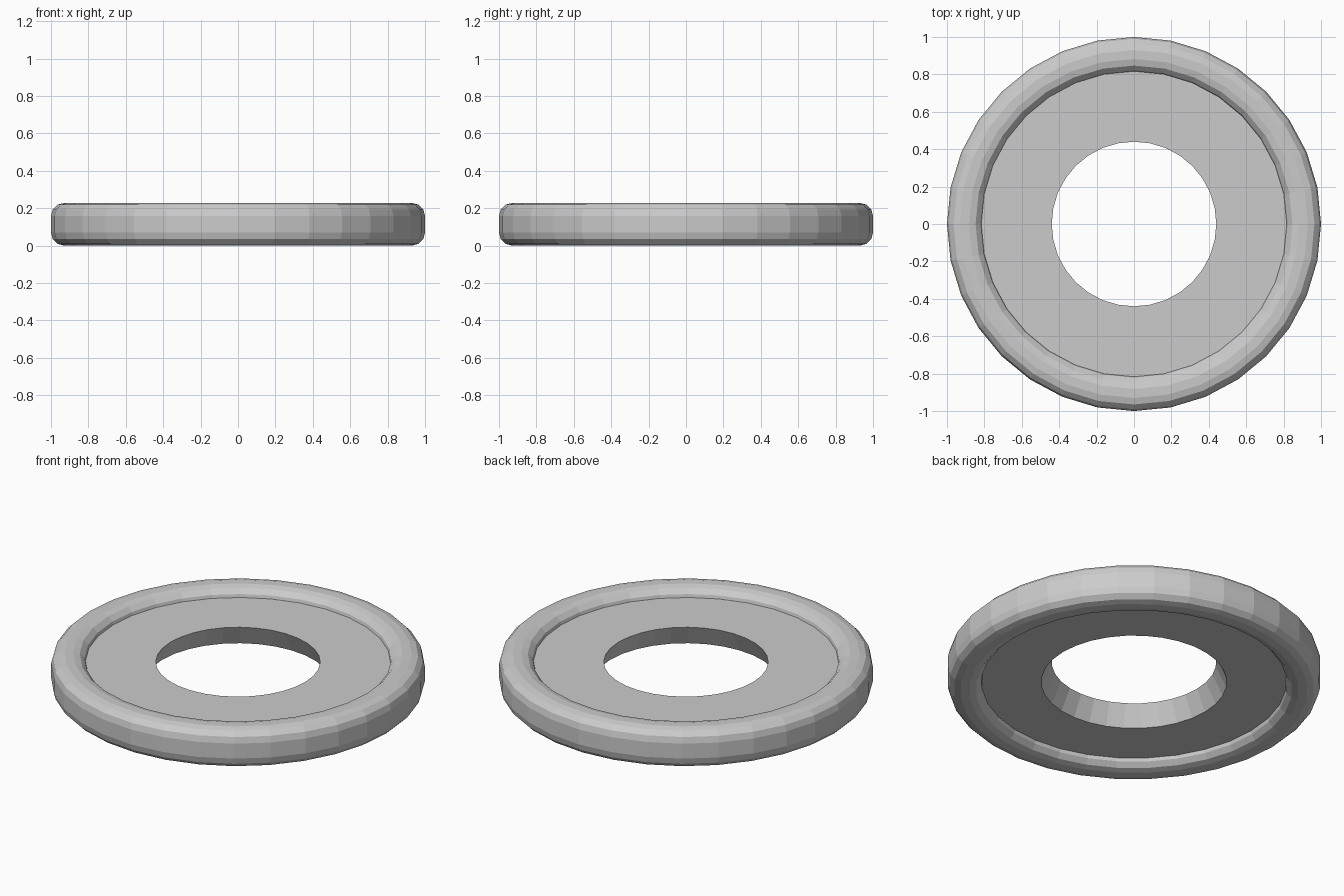
import bpy, bmesh
from math import cos, sin, pi

if "Cube" in bpy.data.objects:
    bpy.data.objects.remove(bpy.data.objects["Cube"])

SEGMENTS = 32


def lathe(name, profile):
    """Spin a closed (radius, height) profile around the z axis."""
    bm = bmesh.new()
    rings = []
    for i in range(SEGMENTS):
        a = 2 * pi * i / SEGMENTS
        rings.append([bm.verts.new((r * cos(a), r * sin(a), z)) for r, z in profile])
    n = len(profile)
    for i in range(SEGMENTS):
        cur, nxt = rings[i], rings[(i + 1) % SEGMENTS]
        for j in range(n):
            k = (j + 1) % n
            bm.faces.new((cur[j], nxt[j], nxt[k], cur[k]))
    bmesh.ops.recalc_face_normals(bm, faces=bm.faces)
    mesh = bpy.data.meshes.new(name)
    bm.to_mesh(mesh)
    bm.free()
    obj = bpy.data.objects.new(name, mesh)
    bpy.context.collection.objects.link(obj)
    return obj


def rounded_rect(r0, r1, z0, z1, radius, steps=3):
    """Cross-section with rounded corners, counter-clockwise."""
    corners = [(r1 - radius, z1 - radius), (r0 + radius, z1 - radius),
               (r0 + radius, z0 + radius), (r1 - radius, z0 + radius)]
    points = []
    for q, (cr, cz) in enumerate(corners):
        for s in range(steps + 1):
            a = (q + s / steps) * pi / 2
            points.append((cr + radius * cos(a), cz + radius * sin(a)))
    return points


# Thick rounded outer rim
lathe("outer_rim", rounded_rect(0.812, 1.0, 0.0, 0.228, 0.07))

# Recessed flat disc with a hole that widens towards the bottom
lathe("inner_disc", [(0.44, 0.175), (0.497, 0.054), (0.825, 0.054), (0.825, 0.175)])
